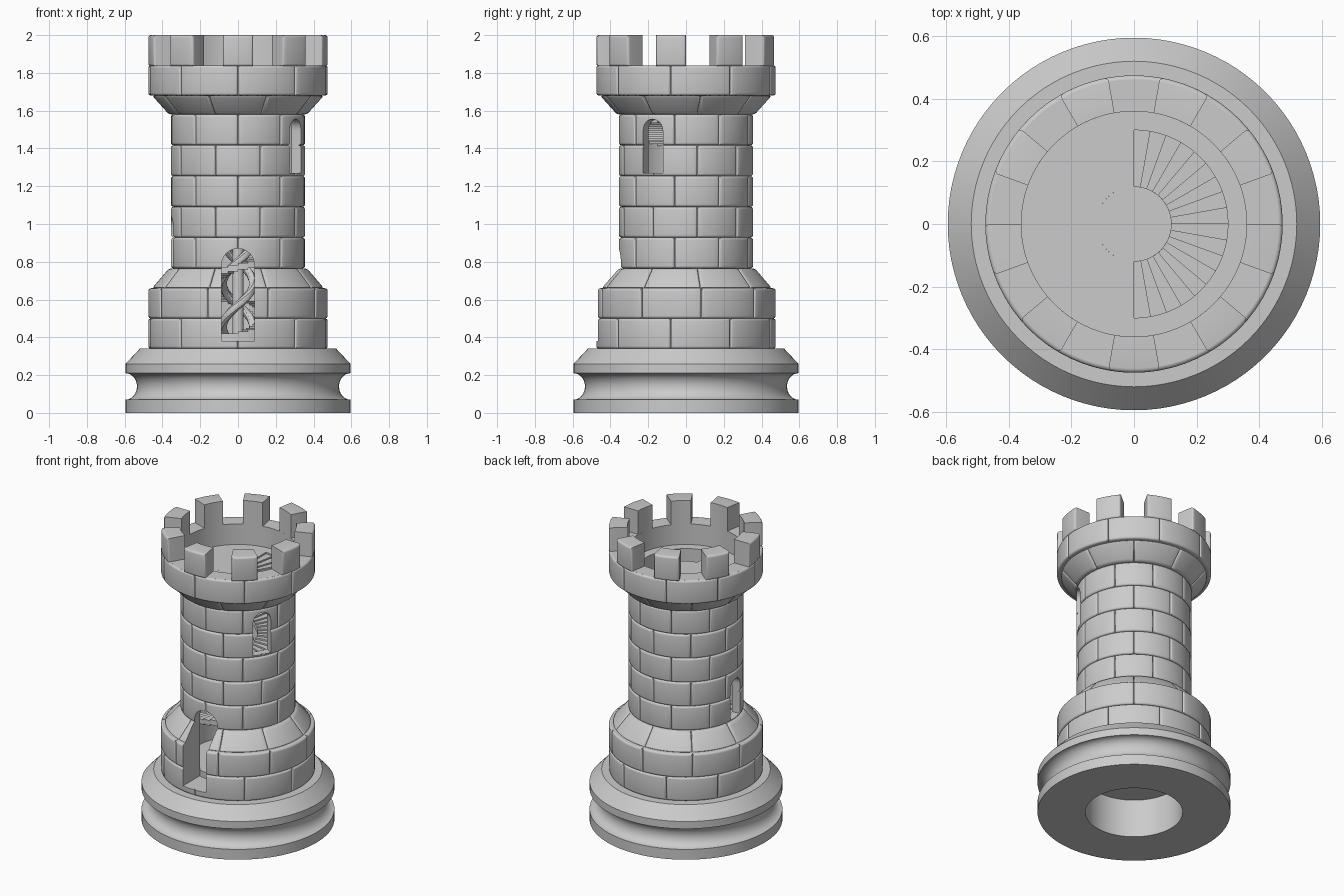
import bpy, bmesh
from math import radians, sin, cos, pi, tau

old = bpy.data.objects.get("Cube")
if old:
    bpy.data.objects.remove(old, do_unlink=True)

stone = bpy.data.materials.new("grey_stone")
stone.use_nodes = True
GREY = (0.6, 0.6, 0.6, 1)
stone.diffuse_color = GREY
stone.node_tree.nodes["Principled BSDF"].inputs["Base Color"].default_value = GREY


def sweep(bm, profile, start, end, steps):
    """Turn a closed (radius, z) profile about the z axis, between two angles in degrees."""
    full = abs(end - start) >= 360
    rings = []
    for i in range(steps if full else steps + 1):
        a = radians(start + (end - start) * i / steps)
        rings.append([bm.verts.new((r * cos(a), r * sin(a), z)) for r, z in profile])
    count = len(profile)
    for i in range(steps):
        one, two = rings[i], rings[(i + 1) % len(rings)]
        for j in range(count):
            k = (j + 1) % count
            if profile[j][0] or profile[k][0]:
                bm.faces.new((one[j], one[k], two[k], two[j]))
    if not full:
        bm.faces.new(rings[0])
        bm.faces.new(rings[-1])
    bmesh.ops.remove_doubles(bm, verts=bm.verts[:], dist=1e-5)


def finish(bm, name, cutter=None):
    """Make an object, cut the openings and shade it."""
    bmesh.ops.recalc_face_normals(bm, faces=bm.faces[:])
    mesh = bpy.data.meshes.new(name)
    bm.to_mesh(mesh)
    bm.free()
    mesh.materials.append(stone)
    obj = bpy.data.objects.new(name, mesh)
    bpy.context.collection.objects.link(obj)
    bpy.ops.object.select_all(action='DESELECT')
    obj.select_set(True)
    bpy.context.view_layer.objects.active = obj
    if cutter:
        cut = obj.modifiers.new("openings", 'BOOLEAN')
        cut.operation = 'DIFFERENCE'
        cut.solver = 'EXACT'
        cut.object = cutter
        bpy.ops.object.modifier_apply(modifier=cut.name)
    bpy.ops.object.shade_smooth_by_angle(angle=radians(35))
    return obj


def box_profile(inner, outer, low, high):
    return [(inner, low), (outer, low), (outer, high), (inner, high)]


def add_brick(bm, profile, start, end, steps=8, bevel=0.014):
    """A curved block whose outer face has rounded edges."""
    block = bmesh.new()
    sweep(block, profile, start, end, steps)
    bmesh.ops.recalc_face_normals(block, faces=block.faces[:])
    block.normal_update()
    inner = max(profile[0][0], profile[3][0])
    rim = [e for e in block.edges if e.calc_face_angle(0) > 0.5
           and all(v.co.xy.length > inner + 0.005 for v in e.verts)]
    # keep only the border of the outer face
    rim = [e for e in rim if any(f.normal.xy.dot(f.calc_center_median().xy.normalized()) > 0.5
                                 for f in e.link_faces)]
    bmesh.ops.bevel(block, geom=rim, offset=bevel, segments=4, profile=0.5,
                    affect='EDGES', clamp_overlap=True)
    temp = bpy.data.meshes.new("temp")
    block.to_mesh(temp)
    block.free()
    bm.from_mesh(temp)
    bpy.data.meshes.remove(temp)


def add_arch(bm, angle, half, low, high, near, far):
    """A radial round-topped prism that cuts an opening."""
    a = radians(angle)
    outline = [(-half, low), (half, low)]
    outline += [(half * cos(pi * i / 12), high - half + half * sin(pi * i / 12))
                for i in range(13)]
    ends = [[bm.verts.new((r * cos(a) - t * sin(a), r * sin(a) + t * cos(a), z))
             for t, z in outline] for r in (near, far)]
    for i in range(len(outline)):
        j = (i + 1) % len(outline)
        bm.faces.new((ends[0][i], ends[0][j], ends[1][j], ends[1][i]))
    bm.faces.new(ends[0])
    bm.faces.new(ends[1])


# Openings: door and two windows that follow the stair
bm = bmesh.new()
add_arch(bm, -90, 0.087, 0.38, 0.87, 0.25, 0.7)
add_arch(bm, 185, 0.06, 0.775, 1.04, 0.25, 0.7)
add_arch(bm, -30, 0.06, 1.27, 1.555, 0.25, 0.7)
cutter = finish(bm, "opening_cutter")
cutter.hide_render = True

# Turned base with a hollow underneath and a round groove
bm = bmesh.new()
groove = [(0.595 - 0.06 * sin(pi * i / 16), 0.14 - 0.07 * cos(pi * i / 16)) for i in range(17)]
sweep(bm, [(0, 0.26), (0.3, 0.26), (0.3, 0), (0.595, 0)] + groove
      + [(0.595, 0.26), (0.52, 0.34), (0.3, 0.34), (0.3, 0.42), (0, 0.42)], 0, 360, 96)
finish(bm, "base")

# Mortar wall behind the bricks
bm = bmesh.new()
sweep(bm, [(0.3, 0.335), (0.462, 0.335), (0.462, 0.655), (0.435, 0.665), (0.342, 0.76),
           (0.342, 1.585), (0.435, 1.675), (0.462, 1.685), (0.462, 1.84), (0.36, 1.84),
           (0.36, 1.7), (0.3, 1.7)], 0, 360, 90)
finish(bm, "mortar_wall", cutter)

# Brick courses: low radius, high radius, bottom, top
ROW = 0.163
courses = [(0.475, 0.475, 0.34, 0.5), (0.475, 0.475, 0.5, 0.66), (0.455, 0.365, 0.66, 0.765)]
courses += [(0.355, 0.355, 0.765 + ROW * i, 0.765 + ROW * (i + 1)) for i in range(5)]
courses += [(0.365, 0.455, 1.58, 1.68), (0.475, 0.475, 1.68, 1.84)]
offset_rows = (1, 2, 4, 6, 8)
for n, (r0, r1, low, high) in enumerate(courses):
    bm = bmesh.new()
    first = -110 if n in offset_rows else -90
    inner = min(r0, r1) - 0.04
    for k in range(9):
        a = first + 40 * k
        add_brick(bm, [(inner, low), (r0, low), (r1, high), (inner, high)], a + 0.1, a + 39.9)
    finish(bm, f"brick_course_{n + 1}", cutter)

# Merlons
bm = bmesh.new()
for k in range(9):
    a = -100 + 40 * k
    add_brick(bm, box_profile(0.36, 0.475, 1.835, 2.0), a, a + 20, 6)
finish(bm, "merlons")

# Spiral stair, rising anticlockwise from the door to the roof
STEPS, FLOOR, ROOF = 127, 0.42, 1.7
bm = bmesh.new()
for i in range(STEPS):
    top = FLOOR + (ROOF - FLOOR) * (i + 1) / STEPS
    step = bmesh.new()
    sweep(step, box_profile(0.12, 0.302, top - 0.035, top), -90 + 10 * i, -80 + 10 * i, 2)
    temp = bpy.data.meshes.new("temp")
    step.to_mesh(temp)
    step.free()
    bm.from_mesh(temp)
    bpy.data.meshes.remove(temp)
finish(bm, "spiral_stair")

# Roof floor with the stair opening
bm = bmesh.new()
sweep(bm, box_profile(0.12, 0.302, 1.65, ROOF), 100, 270, 34)
finish(bm, "roof_floor")
bm = bmesh.new()
sweep(bm, box_profile(0, 0.12, 1.65, ROOF), 0, 360, 48)
finish(bm, "roof_centre")

# Twisted newel: thin core and two winding strands
bm = bmesh.new()
sweep(bm, box_profile(0, 0.03, 0.4, 1.66), 0, 360, 16)
finish(bm, "newel_core")
for s in range(2):
    bm = bmesh.new()
    rings = []
    for i in range(131):
        z = 0.4 + 1.26 * i / 130
        a = -pi / 2 + tau * (z - 0.57) / 0.46 + pi * s
        ring = []
        for j in range(10):
            b = tau * j / 10
            r = 0.08 + 0.022 * cos(b)
            ring.append(bm.verts.new((r * cos(a), r * sin(a), z + 0.03 * sin(b))))
        rings.append(ring)
    for one, two in zip(rings, rings[1:]):
        for j in range(10):
            k = (j + 1) % 10
            bm.faces.new((one[j], one[k], two[k], two[j]))
    bm.faces.new(rings[0])
    bm.faces.new(rings[-1])
    finish(bm, f"newel_strand_{s + 1}")

bpy.data.objects.remove(cutter, do_unlink=True)
